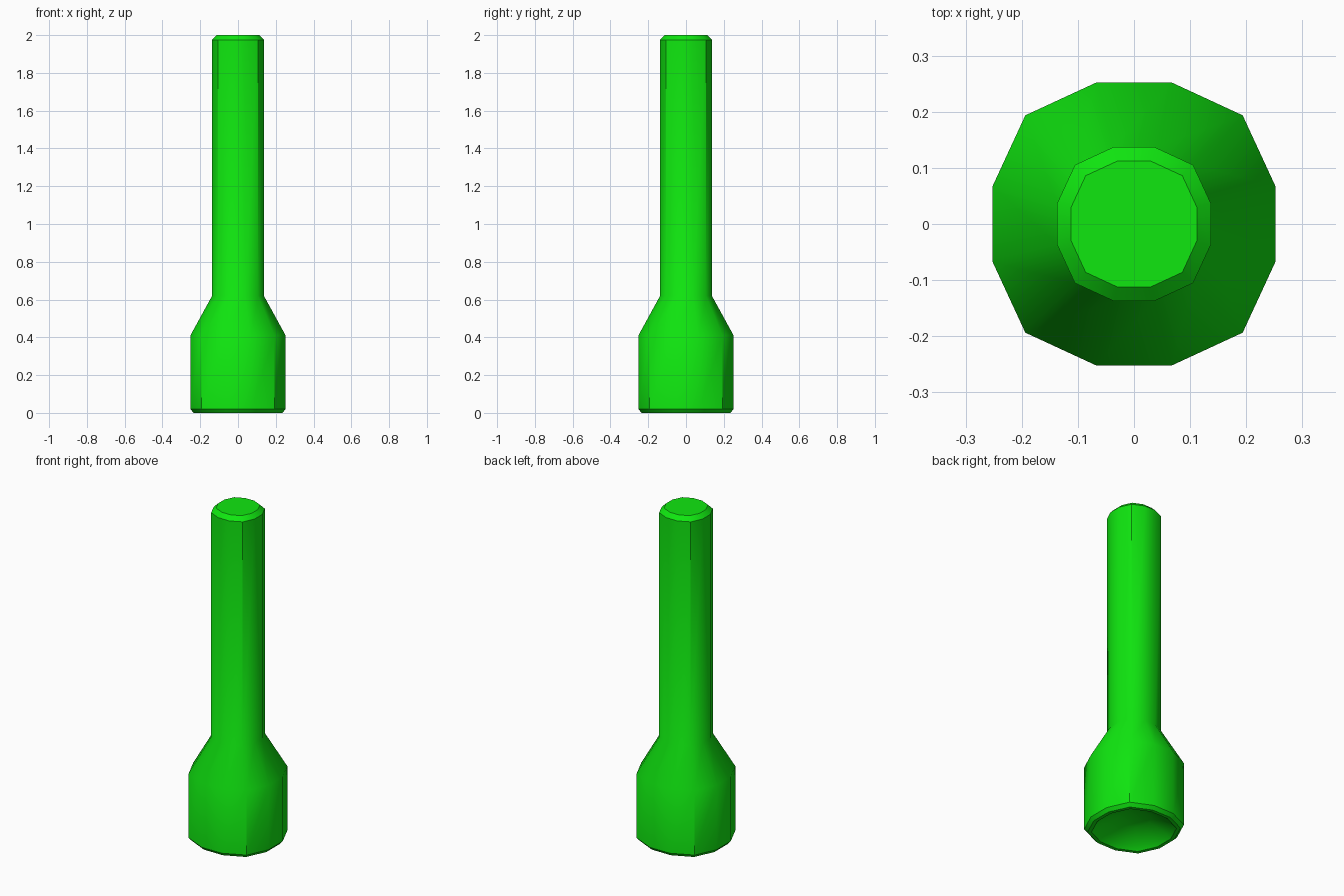
import bpy, bmesh, math

if "Cube" in bpy.data.objects:
    bpy.data.objects.remove(bpy.data.objects["Cube"])

SIDES = 12
# (flat half-width, z) from the recessed base, round the rim, up to the mouth
PROFILE = [(0.09, 0.075), (0.195, 0.02), (0.215, 0.0), (0.235, 0.0), (0.252, 0.02),
           (0.252, 0.41), (0.137, 0.62), (0.137, 1.975), (0.112, 2.0)]


def ring(bm, half, z):
    # twelve-sided ring, slightly fuller on the diagonals
    verts = []
    for i in range(SIDES):
        a = math.radians(15 + 30 * i)
        r = half / math.cos(math.radians(15))
        if i % 3 == 1:
            r *= 1.05
        verts.append(bm.verts.new((r * math.cos(a), r * math.sin(a), z)))
    return verts


# bottle skin
bm = bmesh.new()
rings = [ring(bm, h, z) for h, z in PROFILE]
for lo, hi in zip(rings, rings[1:]):
    for i in range(SIDES):
        j = (i + 1) % SIDES
        bm.faces.new((lo[i], lo[j], hi[j], hi[i]))
bm.faces.new(rings[-1])                   # closed mouth
bm.faces.new(list(reversed(rings[0])))    # top of the base dimple
bmesh.ops.recalc_face_normals(bm, faces=bm.faces)

mesh = bpy.data.meshes.new("bottle")
bm.to_mesh(mesh)
bm.free()
bottle = bpy.data.objects.new("bottle", mesh)
bpy.context.collection.objects.link(bottle)

# green glass
mat = bpy.data.materials.new("green_glass")
mat.diffuse_color = (0.005, 0.8, 0.005, 1)
mat.use_nodes = True
mat.node_tree.nodes["Principled BSDF"].inputs["Base Color"].default_value = mat.diffuse_color
mesh.materials.append(mat)

# smooth body, crisp bevels at mouth and base
bpy.context.view_layer.objects.active = bottle
bottle.select_set(True)
bpy.ops.object.shade_smooth_by_angle(angle=math.radians(37))
